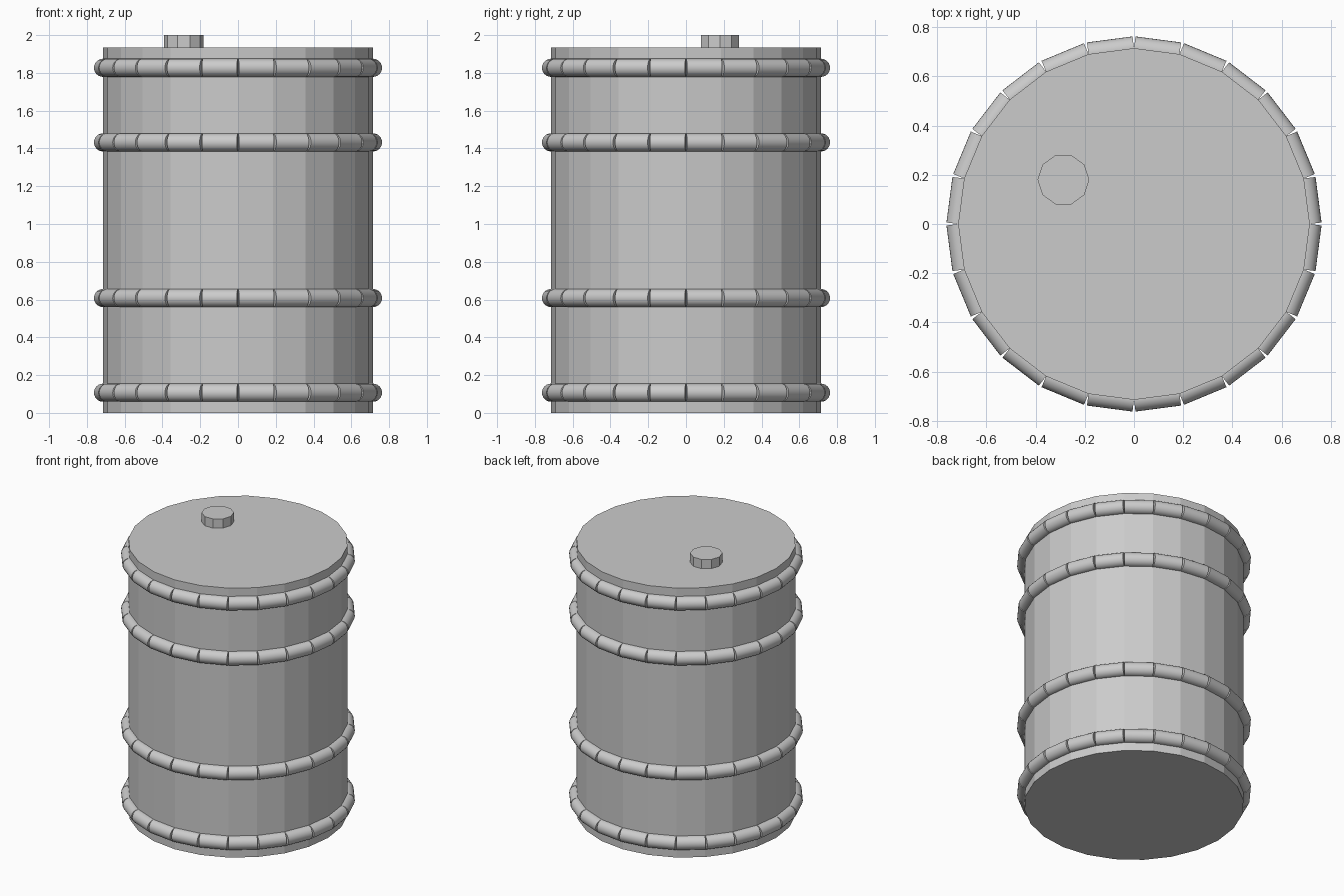
import bpy, math

if "Cube" in bpy.data.objects:
    bpy.data.objects.remove(bpy.data.objects["Cube"])

SIDES = 24
BODY_R = 0.715
TUBE_R = 0.048
STEP = 2 * math.pi / SIDES
APOTHEM = BODY_R * math.cos(STEP / 2)

steel = bpy.data.materials.new("grey_steel")
steel.diffuse_color = (0.6, 0.6, 0.6, 1)
steel.use_nodes = True
steel.node_tree.nodes["Principled BSDF"].inputs["Base Color"].default_value = steel.diffuse_color


def cylinder(name, sides, radius, depth, loc, rot=(0, 0, 0)):
    bpy.ops.mesh.primitive_cylinder_add(vertices=sides, radius=radius, depth=depth,
                                        location=loc, rotation=rot)
    ob = bpy.context.object
    ob.name = name
    ob.data.materials.append(steel)
    return ob


# Faceted drum body
cylinder("drum_body", SIDES, BODY_R, 1.934, (0, 0, 0.967))

# Ten-sided filler cap, with corners pointing along x
cylinder("filler_cap", 10, 0.105, 0.076, (-0.287, 0.18, 1.962), (0, 0, math.pi / 2))

# Hoops: one short straight tube lying along each facet
for hoop, z in enumerate((0.107, 0.608, 1.432, 1.827), 1):
    parts = []
    for i in range(SIDES):
        a = (i + 0.5) * STEP
        parts.append(cylinder("hoop_%d" % hoop, 24, TUBE_R, 2 * BODY_R * math.sin(STEP / 2),
                              (APOTHEM * math.cos(a), APOTHEM * math.sin(a), z),
                              (math.pi / 2, 0, a)))
    bpy.ops.object.select_all(action='DESELECT')
    for p in parts:
        p.select_set(True)
    bpy.context.view_layer.objects.active = parts[0]
    bpy.ops.object.join()
    bpy.ops.object.shade_smooth_by_angle(angle=math.radians(35))
    parts[0].name = "hoop_%d" % hoop
